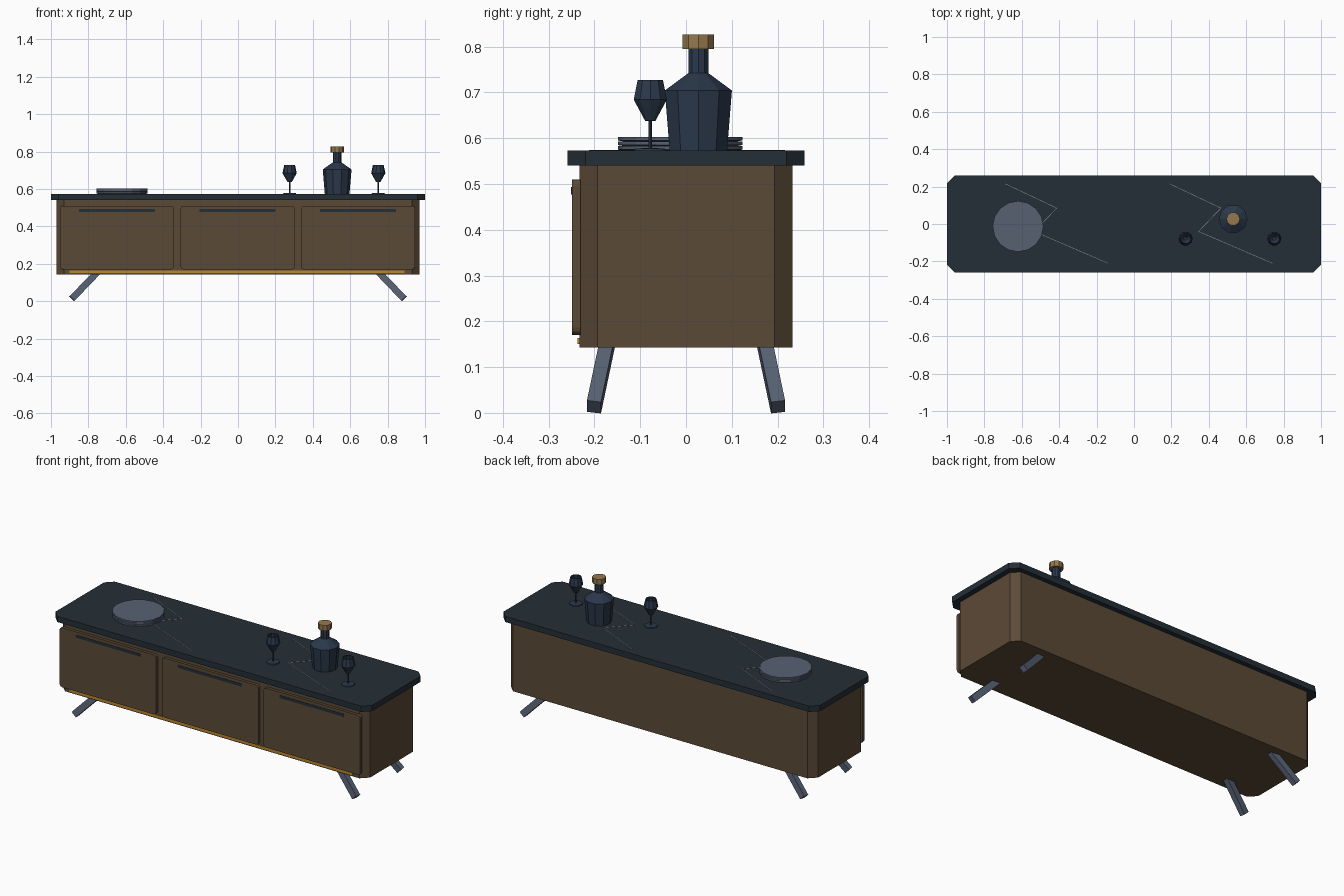
import bpy, bmesh
from math import cos, sin, pi
from mathutils import Vector

cube = bpy.data.objects.get("Cube")
if cube:
    bpy.data.objects.remove(cube, do_unlink=True)


def material(name, r, g, b):
    m = bpy.data.materials.new(name)
    m.use_nodes = True
    m.diffuse_color = (r, g, b, 1)
    node = next(n for n in m.node_tree.nodes if n.type == "BSDF_PRINCIPLED")
    node.inputs["Base Color"].default_value = (r, g, b, 1)
    return m


WOOD = material("walnut wood", 0.105, 0.068, 0.038)
SLATE = material("dark slate", 0.018, 0.028, 0.038)
STEEL = material("blue grey", 0.095, 0.12, 0.17)
GLASS = material("navy glass", 0.024, 0.04, 0.07)
BRASS = material("brass", 0.3, 0.19, 0.075)
AMBER = material("amber trim", 0.5, 0.24, 0.025)
VEIN = material("pale vein", 0.2, 0.23, 0.27)


def finish(name, bm, mat):
    bmesh.ops.recalc_face_normals(bm, faces=bm.faces)
    mesh = bpy.data.meshes.new(name)
    bm.to_mesh(mesh)
    bm.free()
    mesh.materials.append(mat)
    obj = bpy.data.objects.new(name, mesh)
    bpy.context.collection.objects.link(obj)
    return obj


def extrude(name, points, offset, mat):
    """Solid made by pushing a flat outline along an offset."""
    bm = bmesh.new()
    face = bm.faces.new([bm.verts.new(p) for p in points])
    new = bmesh.ops.extrude_face_region(bm, geom=[face])["geom"]
    verts = [v for v in new if isinstance(v, bmesh.types.BMVert)]
    bmesh.ops.translate(bm, verts=verts, vec=offset)
    return finish(name, bm, mat)


def rounded(w, h, c, steps=1):
    """Rectangle outline of half sizes w, h; one step gives chamfers."""
    pts = []
    for k, (sx, sy) in enumerate([(1, 1), (-1, 1), (-1, -1), (1, -1)]):
        for i in range(steps + 1):
            a = (k + i / steps) * pi / 2
            pts.append((sx * (w - c) + c * cos(a), sy * (h - c) + c * sin(a)))
    return pts


def slab(name, w, d, z0, z1, c, mat):
    return extrude(name, [(x, y, z0) for x, y in rounded(w, d, c)], (0, 0, z1 - z0), mat)


def panel(name, x, z, w, h, y0, y1, c, mat):
    return extrude(name, [(x + u, y0, z + v) for u, v in rounded(w, h, c, 3)],
                   (0, y1 - y0, 0), mat)


def lathe(name, profile, sides, x, y, mat):
    """Faceted turned shape from (radius, height) pairs, capped at both ends."""
    bm = bmesh.new()
    rings = [[bm.verts.new((x + r * cos(2 * pi * k / sides), y + r * sin(2 * pi * k / sides), z))
              for k in range(sides)] for r, z in profile]
    for a, b in zip(rings, rings[1:]):
        for k in range(sides):
            n = (k + 1) % sides
            bm.faces.new((a[k], a[n], b[n], b[k]))
    bm.faces.new(rings[0])
    bm.faces.new(rings[-1])
    return finish(name, bm, mat)


# Cabinet and worktop
TOP = 0.573
slab("cabinet_body", 0.97, 0.233, 0.143, 0.541, 0.04, WOOD)
slab("worktop", 1.0, 0.259, 0.54, TOP, 0.04, SLATE)

# Doors with inlaid grips, and the trim below them
for side, x in (("right", -0.648), ("middle", -0.002), ("left", 0.641)):
    panel(side + "_door", x, 0.34, 0.305, 0.17, -0.249, -0.23, 0.016, WOOD)
    panel(side + "_door_grip", x, 0.485, 0.203, 0.008, -0.251, -0.247, 0.002, SLATE)
panel("lower_trim", -0.005, 0.157, 0.895, 0.007, -0.237, -0.232, 0.001, AMBER)

# Splayed legs
for sx, sname in ((1, "left"), (-1, "right")):
    for sy, yname in ((1, "back"), (-1, "front")):
        foot = Vector((sx * 0.888, sy * 0.201, 0.013))
        head = Vector((sx * 0.742, sy * 0.169, 0.165))
        axis = (head - foot).normalized()
        u = axis.cross(Vector((0, 1, 0))).normalized() * 0.018
        v = axis.cross(u).normalized() * 0.0155
        extrude(yname + "_" + sname + "_leg",
                [foot + u + v, foot - u + v, foot - u - v, foot + u - v],
                head - foot, STEEL)

# Zigzag veins set in the worktop
path = [(0.19, 0.215), (0.465, 0.085), (0.345, -0.04), (0.74, -0.21)]
for name, shift in (("right", -0.878), ("left", 0)):
    for i, (p, q) in enumerate(zip(path, path[1:])):
        a = Vector((p[0] + shift, p[1], TOP - 0.001))
        b = Vector((q[0] + shift, q[1], TOP - 0.001))
        n = (b - a).cross(Vector((0, 0, 1))).normalized() * 0.0015
        extrude(f"{name}_vein_{i + 1}", [a + n, b + n, b - n, a - n], (0, 0, 0.002), VEIN)

# Stack of plates
for i in range(3):
    z = TOP + 0.002 + i * 0.01
    lathe(f"plate_{i + 1}", [(0.125, z - 0.002), (0.136, z), (0.136, z + 0.008)],
          16, -0.62, -0.013, STEEL)

# Bottle and stopper
lathe("bottle", [(0.066, TOP), (0.077, 0.704), (0.023, 0.742), (0.023, 0.797)],
      10, 0.53, 0.027, GLASS)
lathe("bottle_stopper", [(0.036, 0.795), (0.036, 0.826)], 10, 0.53, 0.027, BRASS)

# Wine glasses with hollow bowls
goblet = [(0.036, TOP), (0.034, 0.577), (0.004, 0.579), (0.004, 0.637), (0.012, 0.638),
          (0.038, 0.684), (0.029, 0.727), (0.026, 0.727), (0.034, 0.684), (0.009, 0.643)]
for name, x in (("right", 0.276), ("left", 0.75)):
    lathe(name + "_wine_glass", goblet, 10, x, -0.078, GLASS)
